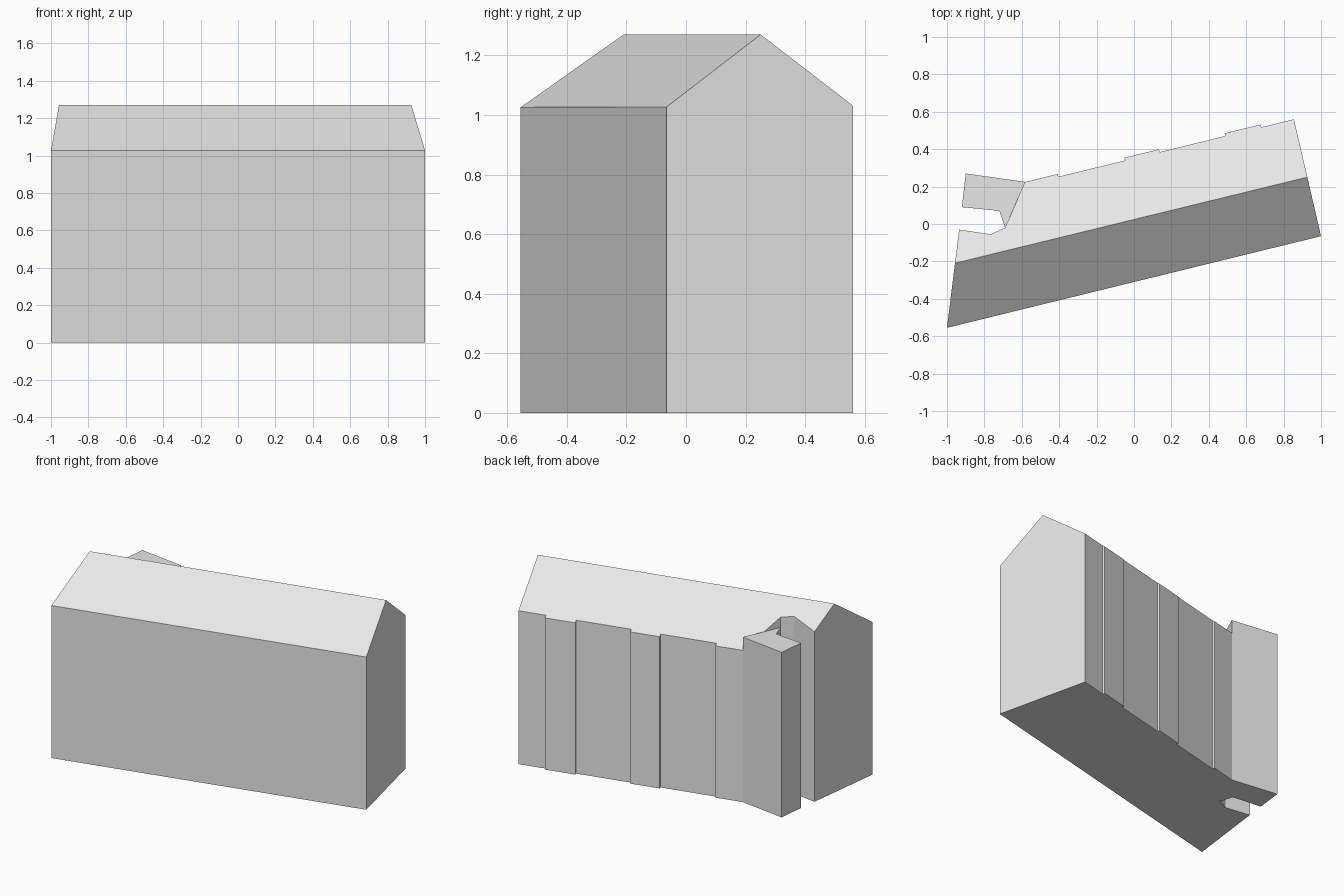
import bpy, bmesh
from mathutils import Vector

cube = bpy.data.objects.get("Cube")
if cube:
    bpy.data.objects.remove(cube, do_unlink=True)

# Single plain grey
grey = bpy.data.materials.new("plain_grey")
grey.use_nodes = True
colour = (0.8, 0.8, 0.8, 1)
grey.diffuse_color = colour
grey.node_tree.nodes["Principled BSDF"].inputs["Base Color"].default_value = colour

EAVE, RIDGE, WING_TOP = 1.03, 1.27, 1.11
ridge_point = Vector((-0.96, -0.21, 0))
along = (Vector((0.925, 0.25, 0)) - ridge_point).normalized()
across = Vector((-along.y, along.x, 0))
pitch = (RIDGE - EAVE) / 0.32


def roof_height(p):
    flat = Vector((p.x, p.y, 0))
    return RIDGE - pitch * abs((flat - ridge_point).dot(across))


def block(name, outline, height, gabled=False):
    """Extrude a ground plan, optionally shaping its top into a gable."""
    bm = bmesh.new()
    base = bm.faces.new([bm.verts.new((x, y, 0)) for x, y in outline])
    extruded = bmesh.ops.extrude_face_region(bm, geom=[base], use_keep_orig=True)
    for v in extruded["geom"]:
        if isinstance(v, bmesh.types.BMVert):
            v.co.z = height
    if gabled:
        bmesh.ops.bisect_plane(bm, geom=bm.verts[:] + bm.edges[:] + bm.faces[:],
                               plane_co=ridge_point, plane_no=across, dist=0.0001)
        for v in bm.verts:
            if v.co.z > height / 2:
                v.co.z = roof_height(v.co)
    bmesh.ops.recalc_face_normals(bm, faces=bm.faces[:])
    mesh = bpy.data.meshes.new(name)
    bm.to_mesh(mesh)
    bm.free()
    mesh.materials.append(grey)
    obj = bpy.data.objects.new(name, mesh)
    bpy.context.collection.objects.link(obj)
    return obj


# Rear wall runs parallel to the ridge, with shallow projecting bays
rear_corner = Vector((0.855, 0.56, 0))
bay_depth = 0.015


def rear_point(x, depth):
    p = rear_corner + along * ((x - rear_corner.x) / along.x) + across * depth
    return (p.x, p.y)


rear_wall = [rear_point(rear_corner.x, 0)]
for right, left in ((0.68, 0.488), (0.137, -0.048), (-0.404, None)):
    rear_wall += [rear_point(right, 0), rear_point(right, bay_depth)]
    if left is not None:
        rear_wall += [rear_point(left, bay_depth), rear_point(left, 0)]

# Main house with a gable roof
joint = [(-0.58, 0.225), (-0.69, -0.02)]
left_end = [(-0.765, -0.055), (-0.935, -0.03)]
block("main_house", [(-1, -0.555), (1, -0.065)] + rear_wall + joint + left_end,
      RIDGE, gabled=True)

# Flat-roofed rear wing
block("rear_wing", joint + [(-0.72, 0.07), (-0.92, 0.09), (-0.9, 0.27)], WING_TOP)
